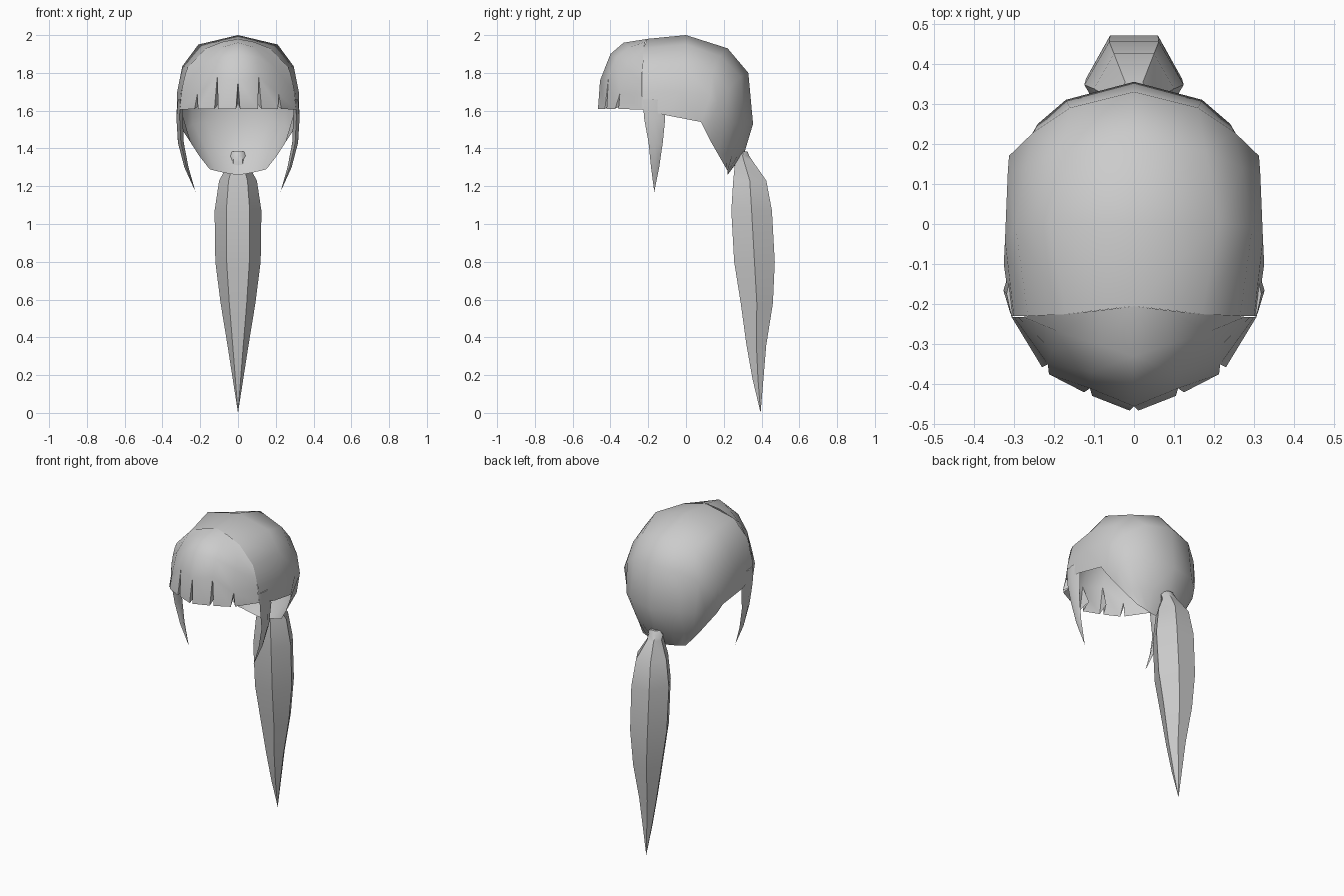
import bpy, bmesh, math
from mathutils import Vector

if "Cube" in bpy.data.objects:
    bpy.data.objects.remove(bpy.data.objects["Cube"])

hair = bpy.data.materials.new("hair_grey")
hair.diffuse_color = (0.6, 0.6, 0.6, 1)
hair.use_nodes = True
hair.node_tree.nodes["Principled BSDF"].inputs["Base Color"].default_value = hair.diffuse_color


def finish(name, bm, outward):
    """Weld, orient the faces away from a centre line, shade smooth."""
    bmesh.ops.remove_doubles(bm, verts=bm.verts[:], dist=0.0005)
    bmesh.ops.recalc_face_normals(bm, faces=bm.faces[:])
    score = sum((f.calc_center_median() - outward).dot(f.normal) * f.calc_area() for f in bm.faces)
    if score < 0:
        bmesh.ops.reverse_faces(bm, faces=bm.faces[:])
    me = bpy.data.meshes.new(name)
    bm.to_mesh(me)
    bm.free()
    ob = bpy.data.objects.new(name, me)
    bpy.context.collection.objects.link(ob)
    me.materials.append(hair)
    bpy.ops.object.select_all(action='DESELECT')
    ob.select_set(True)
    bpy.context.view_layer.objects.active = ob
    bpy.ops.object.shade_smooth_by_angle(angle=math.radians(50))
    return ob


def face(bm, pts, side):
    bm.faces.new([bm.verts.new((p[0] * side, p[1], p[2])) for p in pts])


def loft(name, rings):
    """Closed tube through rings with equal point counts."""
    bm = bmesh.new()
    n = len(rings[0])
    for a, b in zip(rings, rings[1:]):
        for i in range(n):
            j = (i + 1) % n
            pts = [a[i], a[j], b[j], b[i]]
            if (Vector(b[i]) - Vector(b[j])).length < 0.0005:
                pts.pop()
            face(bm, pts, 1)
    face(bm, rings[0], 1)
    mid = rings[len(rings) // 2]
    return finish(name, bm, sum((Vector(p) for p in mid), Vector()) / n)


# Scalp cap: half arches from the centre line to the hem, front to nape
arches = [
    [(0, -.205, 1.98), (.17, -.225, 1.93), (.265, -.23, 1.83), (.30, -.23, 1.70), (.307, -.23, 1.605)],
    [(0, 0, 2.0), (.21, 0, 1.95), (.295, -.01, 1.835), (.322, -.04, 1.70), (.325, -.10, 1.575)],
    [(0, .22, 1.93), (.18, .18, 1.89), (.27, .14, 1.80), (.315, .13, 1.68), (.312, .08, 1.54)],
    [(0, .33, 1.80), (.16, .29, 1.78), (.25, .23, 1.72), (.312, .17, 1.64), (.29, .105, 1.49)],
    [(0, .355, 1.53), (.17, .31, 1.54), (.24, .25, 1.53), (.275, .19, 1.50), (.25, .135, 1.43)],
    [(0, .31, 1.38), (.10, .285, 1.38), (.16, .25, 1.38), (.195, .21, 1.375), (.205, .175, 1.36)],
    [(0, .22, 1.26), (.04, .22, 1.265), (.08, .22, 1.273), (.12, .22, 1.282), (.15, .215, 1.29)],
]
bm = bmesh.new()
for side in (1, -1):
    for a, b in zip(arches, arches[1:]):
        for i in range(4):
            face(bm, [a[i], a[i + 1], b[i + 1], b[i]], side)
finish("scalp_cap", bm, Vector((0, 0, 1.6)))

# Fringe: columns from the cap edge down to the hem, split into locks
columns = [
    [(0, -.205, 1.98), (0, -.33, 1.96), (0, -.40, 1.90), (0, -.455, 1.76), (0, -.47, 1.61)],
    [(.08, -.215, 1.965), (.09, -.30, 1.935), (.105, -.37, 1.88), (.11, -.41, 1.78), (.115, -.425, 1.61)],
    [(.17, -.225, 1.93), (.185, -.27, 1.885), (.205, -.315, 1.82), (.215, -.35, 1.69), (.222, -.37, 1.61)],
    [(.265, -.23, 1.83), (.277, -.232, 1.80), (.29, -.232, 1.75), (.30, -.232, 1.69), (.307, -.23, 1.605)],
]
bm = bmesh.new()
for side in (1, -1):
    for k in range(3):
        a = [Vector(p) for p in columns[k]]
        b = [Vector(p) for p in columns[k + 1]]
        ends = {0: a[4], 1: b[4]}
        # folded walls of the slits
        for e, (col, other) in enumerate(((a, b), (b, a))):
            if e == 1 and k == 2:
                continue
            inner = Vector((col[4].x * .85, col[4].y * .85, 1.64))
            ends[e] = col[4].lerp(other[4], .09)
            face(bm, [col[3], ends[e], inner], side)
        for i in range(3):
            face(bm, [a[i], b[i], b[i + 1], a[i + 1]], side)
        face(bm, [a[3], b[3], ends[1], ends[0]], side)
finish("fringe", bm, Vector((0, -.1, 1.6)))

# Side locks: z, inner x, outer x, front y, back y
lock = [(1.66, .295, .318, -.228, -.12), (1.56, .292, .326, -.222, -.11),
        (1.43, .287, .318, -.198, -.123), (1.30, .262, .284, -.185, -.142),
        (1.17, .225, .225, -.168, -.168)]
for side, label in ((1, "right"), (-1, "left")):
    rings = []
    for z, xi, xo, yf, yb in lock:
        xm, ym = (xi + xo) / 2, (yf + yb) / 2
        rings.append([(side * xi, ym, z), (side * xm, yf, z), (side * xo, ym, z), (side * xm, yb, z)])
    loft("side_lock_" + label, rings)

# Ponytail: hexagonal rings given as z, half width, front y, back y
tail = [(1.385, .03, .28, .325), (1.36, .05, .265, .335), (1.33, .045, .26, .355),
        (1.23, .10, .25, .425), (1.07, .124, .24, .455), (.80, .12, .255, .47),
        (.58, .092, .29, .46), (.36, .056, .32, .425), (.18, .028, .352, .41), (0, 0, .395, .395)]
rings = []
for z, w, yf, yb in tail:
    ring = []
    for i in range(6):
        t = i * math.pi / 3
        ring.append((w * math.cos(t), (yf + yb) / 2 + (yb - yf) / 2 * math.sin(t) / math.sin(math.pi / 3), z))
    rings.append(ring)
loft("ponytail", rings)
